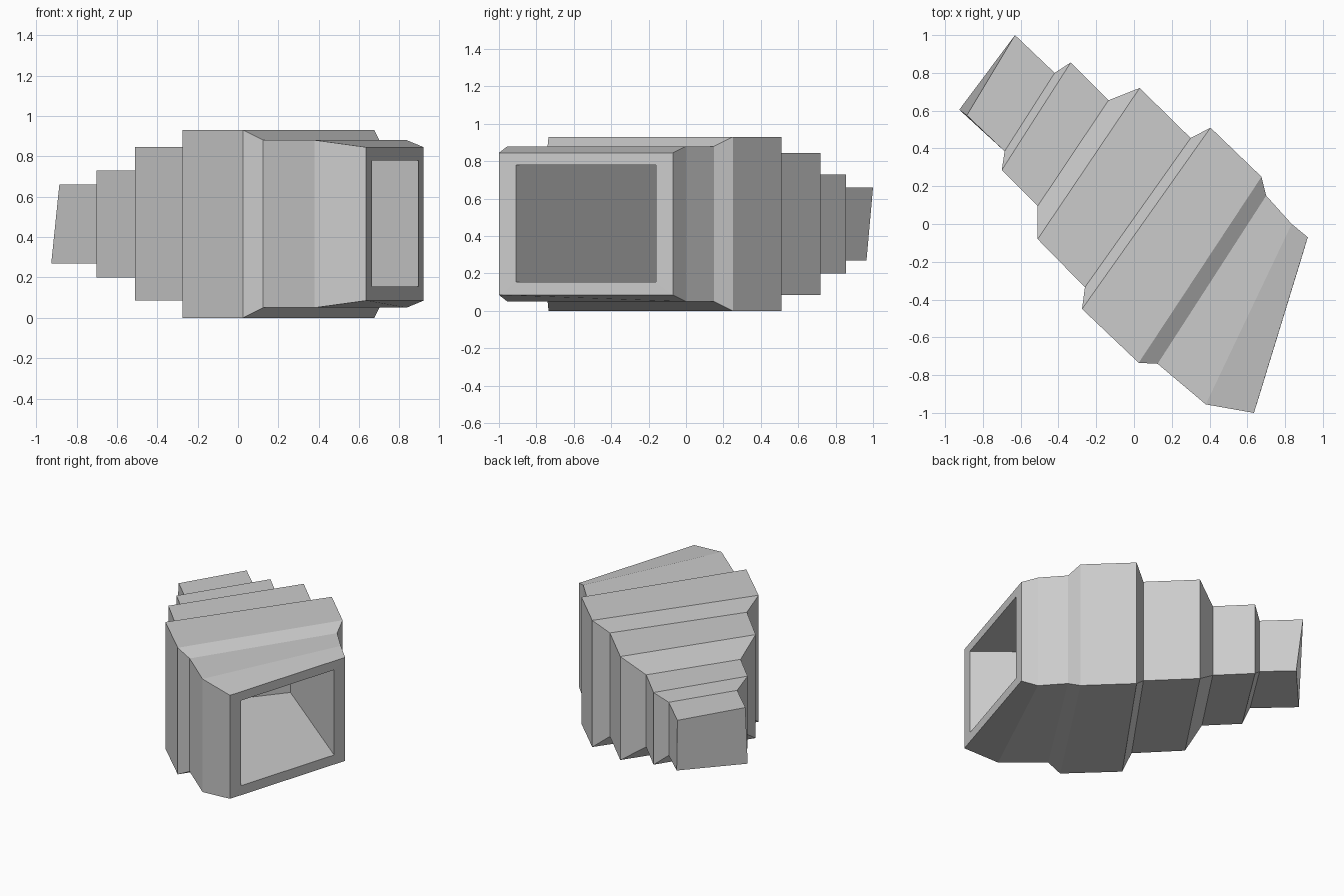
import bpy
import bmesh

if "Cube" in bpy.data.objects:
    bpy.data.objects.remove(bpy.data.objects["Cube"])

# One flat colour
grey = bpy.data.materials.new("light_grey")
grey.diffuse_color = (0.6, 0.6, 0.6, 1.0)
grey.use_nodes = True
grey.node_tree.nodes["Principled BSDF"].inputs["Base Color"].default_value = grey.diffuse_color

# Upright rectangular sections, front to back:
# plan position of the left end, plan position of the right end, bottom, top
SECTIONS = [
    ((0.635, -1.00), (0.92, -0.07), 0.085, 0.845),
    ((0.38, -0.955), (0.835, 0.00), 0.05, 0.88),
    ((0.125, -0.74), (0.70, 0.15), 0.05, 0.88),
    ((0.025, -0.735), (0.675, 0.25), 0.00, 0.93),
    ((-0.275, -0.45), (0.405, 0.51), 0.00, 0.93),
    ((-0.26, -0.335), (0.30, 0.455), 0.085, 0.845),
    ((-0.51, -0.08), (0.03, 0.72), 0.085, 0.845),
    ((-0.51, 0.095), (-0.135, 0.655), 0.20, 0.73),
    ((-0.70, 0.285), (-0.335, 0.855), 0.20, 0.73),
    ((-0.685, 0.385), (-0.42, 0.80), 0.27, 0.66),
]

# Recess sections: mouth on the front face, then the back wall
RECESS = [
    ((0.663, -0.91), (0.893, -0.16), 0.155, 0.78),
    ((-0.37, -0.08), (0.09, 0.48), 0.155, 0.78),
]


def ring(bm, left, right, low, high):
    """Four corners: left low, right low, right high, left high."""
    return [bm.verts.new((*p, z)) for p, z in
            ((left, low), (right, low), (right, high), (left, high))]


def bridge(bm, a, b):
    """Join two four-cornered rings with a band of faces."""
    for i in range(4):
        j = (i + 1) % 4
        bm.faces.new((a[i], a[j], b[j], b[i]))


bm = bmesh.new()

# Stepped outer shell
shell = [ring(bm, *s) for s in SECTIONS]

# Slightly twisted, leaning back end
shell.append([bm.verts.new(p) for p in (
    (-0.925, 0.605, 0.27), (-0.60, 0.965, 0.27),
    (-0.63, 1.00, 0.66), (-0.885, 0.575, 0.66))])
for a, b in zip(shell, shell[1:]):
    bridge(bm, a, b)
bm.faces.new(shell[-1])

# Front frame and deep recess
mouth, back = [ring(bm, *s) for s in RECESS]
bridge(bm, shell[0], mouth)
bridge(bm, mouth, back)
bm.faces.new(back)

bmesh.ops.recalc_face_normals(bm, faces=bm.faces)
mesh = bpy.data.meshes.new("stepped_housing")
bm.to_mesh(mesh)
bm.free()
mesh.materials.append(grey)
housing = bpy.data.objects.new("stepped_housing", mesh)
bpy.context.collection.objects.link(housing)
